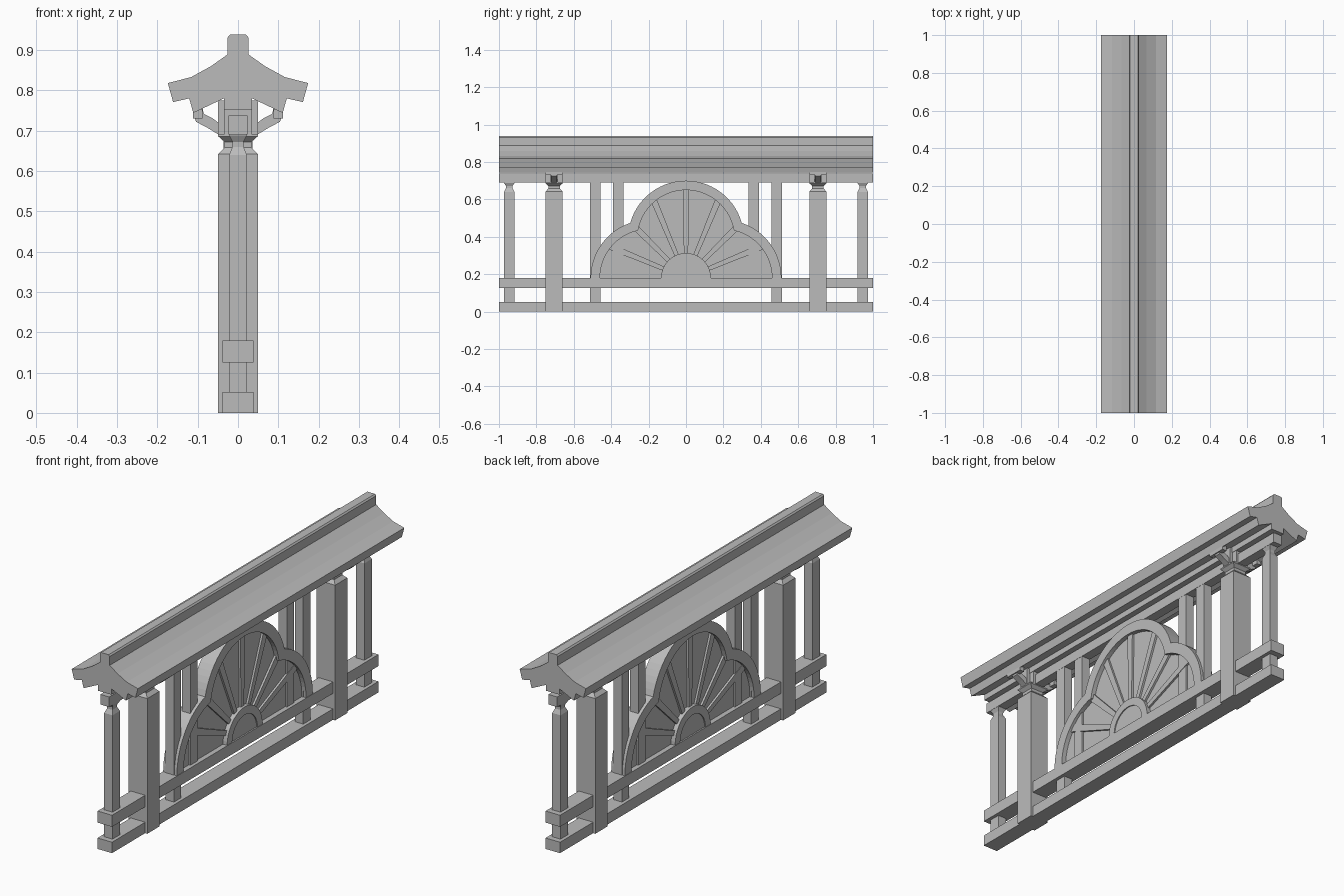
import bpy, bmesh, math
from mathutils import Vector

cube = bpy.data.objects.get("Cube")
if cube:
    bpy.data.objects.remove(cube, do_unlink=True)

grey = bpy.data.materials.new("plain grey")
grey.use_nodes = True
grey.diffuse_color = (0.5, 0.5, 0.5, 1)
grey.node_tree.nodes["Principled BSDF"].inputs["Base Color"].default_value = (0.5, 0.5, 0.5, 1)


def finish(bm, name):
    bmesh.ops.recalc_face_normals(bm, faces=bm.faces)
    mesh = bpy.data.meshes.new(name)
    bm.to_mesh(mesh)
    bm.free()
    mesh.materials.append(grey)
    ob = bpy.data.objects.new(name, mesh)
    bpy.context.collection.objects.link(ob)
    return ob


def stack(name, y, levels):
    """Rectangular sections (half x, half y, z) joined from bottom to top."""
    bm = bmesh.new()
    rings = [[bm.verts.new((sx * hx, y + sy * hy, z))
              for sx, sy in ((-1, -1), (1, -1), (1, 1), (-1, 1))] for hx, hy, z in levels]
    for a, b in zip(rings, rings[1:]):
        for i in range(4):
            j = (i + 1) % 4
            bm.faces.new((a[i], a[j], b[j], b[i]))
    bm.faces.new(rings[0])
    bm.faces.new(rings[-1])
    return finish(bm, name)


def box(name, y, hx, hy, z0, z1):
    return stack(name, y, [(hx, hy, z0), (hx, hy, z1)])


def extrude(name, points, half, axis, centre=0):
    """Closed outline swept by +-half along x or y."""
    bm = bmesh.new()
    place = (lambda u, v, d: (centre + d, u, v)) if axis == "x" else (lambda u, v, d: (u, centre + d, v))
    face = bm.faces.new([bm.verts.new(place(u, v, -half)) for u, v in points])
    new = bmesh.ops.extrude_face_region(bm, geom=[face])["geom"]
    shift = (2 * half, 0, 0) if axis == "x" else (0, 2 * half, 0)
    bmesh.ops.translate(bm, verts=[g for g in new if isinstance(g, bmesh.types.BMVert)], vec=shift)
    return finish(bm, name)


# Curved roof with ridge cap, stepped eaves and a purlin underneath
half_roof = [(0.02, 0.938), (0.026, 0.931), (0.026, 0.889), (0.067, 0.86), (0.116, 0.833),
             (0.174, 0.818), (0.161, 0.771), (0.121, 0.78), (0.111, 0.744),
             (0.035, 0.78), (0.035, 0.752)]
extrude("roof", half_roof + [(-x, z) for x, z in reversed(half_roof)], 1, "y")

# Long horizontal members
box("top_beam", 0, 0.023, 1, 0.69, 0.738)
box("middle_rail", 0, 0.038, 1, 0.125, 0.18)
box("bottom_rail", 0, 0.038, 1, 0, 0.052)

arm = [(0.045, 0.688), (0.072, 0.705), (0.104, 0.722), (0.112, 0.746),
       (0.088, 0.756), (0.085, 0.742), (0.062, 0.73), (0.045, 0.717)]
for side, y in (("front", -1), ("back", 1)):
    # Main post with waisted neck and flared cap
    my = y * 0.705
    stack(side + "_main_post", my, [(0.049, 0.046, 0), (0.049, 0.046, 0.642), (0.033, 0.031, 0.658),
                                    (0.033, 0.031, 0.672), (0.049, 0.046, 0.686), (0.049, 0.046, 0.692)])
    box(side + "_bracket_block", my, 0.049, 0.02, 0.69, 0.775)
    box(side + "_cross_block", my, 0.033, 0.046, 0.69, 0.755)
    for hand, s in (("left", 1), ("right", -1)):
        extrude(f"{side}_{hand}_bracket_arm", [(s * u, v) for u, v in arm], 0.016, "y", my)
        pad = box(f"{side}_{hand}_eave_pad", my, 0.012, 0.045, 0.73, 0.752)
        pad.location.x = s * 0.1
    # Slim end post, also waisted
    stack(side + "_end_post", y * 0.945, [(0.022, 0.028, 0), (0.022, 0.028, 0.64), (0.014, 0.018, 0.66),
                                          (0.014, 0.018, 0.672), (0.022, 0.028, 0.688), (0.022, 0.028, 0.7)])
    # Plain posts beside the fan panel
    box(side + "_outer_stud", y * 0.485, 0.022, 0.027, 0, 0.7)
    box(side + "_inner_stud", y * 0.362, 0.022, 0.027, 0.15, 0.7)

# Three-lobed fan panel
SIDE, TOP = Vector((-0.2, 0.18)), Vector((0, 0.39))
STEPS = 14


def arc(centre, radius, a0, a1, steps):
    return [(centre[0] + radius * math.cos(a0 + (a1 - a0) * i / steps),
             centre[1] + radius * math.sin(a0 + (a1 - a0) * i / steps)) for i in range(steps + 1)]


def trefoil(radius):
    gap = TOP - SIDE
    reach = math.sqrt(radius ** 2 - (gap.length / 2) ** 2)
    joint = (SIDE + TOP) / 2 + Vector((-gap.y, gap.x)).normalized() * reach
    low, high = joint - SIDE, joint - TOP
    left = arc(SIDE, radius, math.pi, math.atan2(low.y, low.x), STEPS)
    left += arc(TOP, radius, math.atan2(high.y, high.x), math.pi / 2, STEPS)[1:]
    return left + [(-u, v) for u, v in reversed(left[:-1])]


outer, inner = trefoil(0.31), trefoil(0.26)
extrude("fan_rim", outer + inner[::-1], 0.036, "x")
extrude("fan_panel", trefoil(0.28), 0.014, "x")

# Hub: raised half ring around a slightly sunken half disc
hub = (0, 0.18)
extrude("fan_hub_ring", arc(hub, 0.133, 0, math.pi, 24) + arc(hub, 0.095, math.pi, 0, 24), 0.036, "x")
extrude("fan_hub_disc", arc(hub, 0.1, 0, math.pi, 24), 0.031, "x")

# Radiating ribs, reaching into the rim
for k in range(1, 8):
    a = math.pi * k / 8
    d = Vector((math.cos(a), math.sin(a)))
    n = Vector((-d.y, d.x))
    start = Vector(hub)
    length = 0
    for c in (SIDE, TOP, Vector((-SIDE.x, SIDE.y))):
        rel = c - start
        root = 0.27 ** 2 - rel.length_squared + d.dot(rel) ** 2
        if root > 0:
            length = max(length, d.dot(rel) + math.sqrt(root))
    rib = [start + d * 0.11 - n * 0.011, start + d * length - n * 0.017,
           start + d * length + n * 0.017, start + d * 0.11 + n * 0.011]
    extrude(f"fan_rib_{k}", [tuple(p) for p in rib], 0.024, "x")
